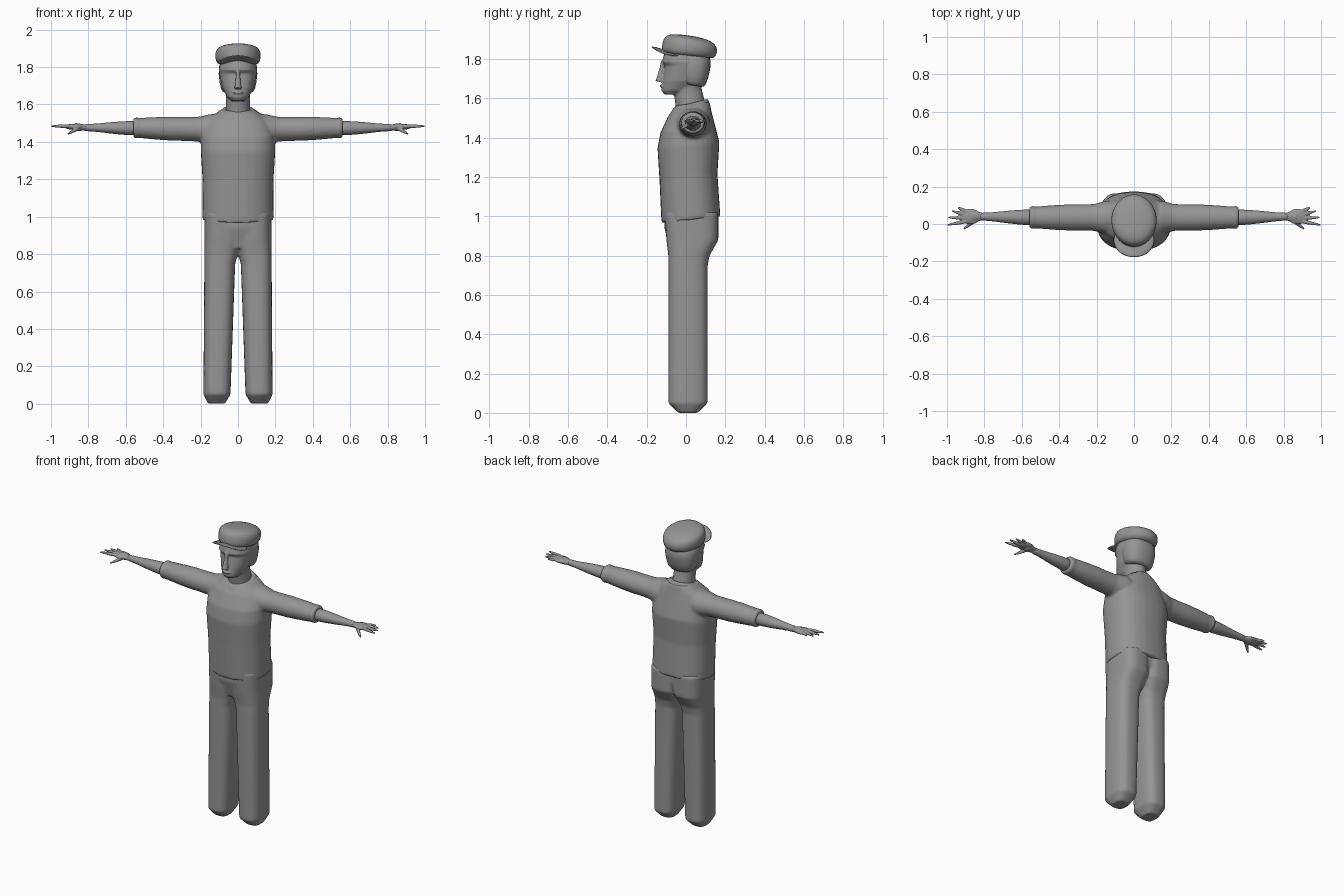
import bpy, bmesh, math
from mathutils import Matrix, Vector

cube = bpy.data.objects.get("Cube")
if cube:
    bpy.data.objects.remove(cube, do_unlink=True)

grey = bpy.data.materials.new("plain grey")
grey.use_nodes = True
grey.diffuse_color = (0.3, 0.3, 0.3, 1)
grey.node_tree.nodes["Principled BSDF"].inputs["Base Color"].default_value = grey.diffuse_color


def circle(count, squareness=2):
    """Unit circle points, pushed towards a rounded square."""
    for step in range(count):
        angle = math.tau * step / count
        yield [math.copysign(abs(value) ** (2 / squareness), value)
               for value in (math.cos(angle), math.sin(angle))]


def skin(bm, rings):
    """Bridge rings of points and cap both ends."""
    loops = [[bm.verts.new(point) for point in ring] for ring in rings]
    for lower, upper in zip(loops, loops[1:]):
        for i in range(len(lower)):
            bm.faces.new((lower[i - 1], lower[i], upper[i], upper[i - 1]))
    bm.faces.new(reversed(loops[0]))
    bm.faces.new(loops[-1])


def stack(bm, rings, squareness=2, tilt=0, droop=0):
    """Upright loft; each ring gives height, front, back, right side, left side."""
    points = []
    for height, front, back, right, left in rings:
        ring = []
        for across, along in circle(32, squareness):
            x = (left + right + across * (left - right)) / 2
            y = (back + front + along * (back - front)) / 2
            ring.append((x, y, height + tilt * y - droop * across ** 2))
        points.append(ring)
    skin(bm, points)


def centred(*rings):
    """Rings given by height, front, back and half width."""
    return [(height, front, back, -half, half) for height, front, back, half in rings]


def limb(bm, start, end, radii, flatten=1.0, count=24):
    """Tube between two points with evenly spaced radii."""
    start, end = Vector(start), Vector(end)
    turn = (end - start).to_track_quat('Z', 'Y')
    last = len(radii) - 1
    skin(bm, [[start.lerp(end, step / last) + turn @ Vector((u, v * flatten, 0)) * radius
               for u, v in circle(count)] for step, radius in enumerate(radii)])


def ball(bm, centre, size):
    matrix = Matrix.LocRotScale(Vector(centre), None, Vector(size))
    bmesh.ops.create_uvsphere(bm, u_segments=24, v_segments=16, radius=1, matrix=matrix)


def part(name, bm, mirror=False, blend=0.0, soften=0):
    """Make the object; blend fuses its pieces, otherwise it is subdivided."""
    bmesh.ops.recalc_face_normals(bm, faces=bm.faces)
    mesh = bpy.data.meshes.new(name)
    bm.to_mesh(mesh)
    bm.free()
    mesh.materials.append(grey)
    mesh.shade_smooth()
    obj = bpy.data.objects.new(name, mesh)
    bpy.context.collection.objects.link(obj)
    if mirror:
        obj.modifiers.new("Mirror", 'MIRROR').use_mirror_merge = False
    if blend:
        remesh = obj.modifiers.new("Blend", 'REMESH')
        remesh.mode = 'VOXEL'
        remesh.voxel_size = blend
        remesh.use_smooth_shade = True
        obj.modifiers.new("Soften", 'SMOOTH').iterations = soften
    else:
        obj.modifiers.new("Round", 'SUBSURF').levels = 1


# Trousers: two rounded square legs blended into one hip
bm = bmesh.new()
stack(bm, [(0, -.04, .06, .07, .16), (.05, -.09, .11, .04, .185), (.75, -.09, .11, .015, .18),
           (.8, -.09, .12, 0, .18), (.88, -.1, .165, -.02, .18), (1.02, -.11, .165, -.02, .18)],
      squareness=2.8)
stack(bm, centred((.83, -.08, .1, .13), (.94, -.11, .15, .18), (1.03, -.11, .15, .18)),
      squareness=2.6)
part("trousers", bm, mirror=True, blend=.008, soften=8)

# Jumper: body, sleeves and cuffs
bm = bmesh.new()
stack(bm, centred((.98, -.125, .175, .19), (1.2, -.135, .16, .19), (1.36, -.145, .17, .2),
                  (1.44, -.13, .15, .195), (1.52, -.09, .13, .16), (1.57, -.05, .12, .09)),
      squareness=2.4, tilt=.1)
limb(bm, (.08, .035, 1.465), (.55, .035, 1.475),
     (.09, .09, .072, .07, .07, .067, .062, .056), flatten=.92)
limb(bm, (.53, .035, 1.475), (.56, .035, 1.475), (.058, .062, .055), flatten=.92)
part("jumper", bm, mirror=True, blend=.008, soften=6)

# Collar, higher at the back
bm = bmesh.new()
stack(bm, centred((1.52, -.1, .125, .14), (1.55, -.075, .12, .105),
                  (1.575, -.06, .11, .08), (1.565, -.05, .1, .066)), tilt=.25)
part("collar", bm)

# Forearms
bm = bmesh.new()
limb(bm, (.53, .035, 1.473), (.84, .04, 1.477), (.044, .041, .036, .029, .021, .022), flatten=.92)
part("forearm", bm, mirror=True)

# Hands: wrist, palm, a fan of four fingers and a thumb
bm = bmesh.new()
limb(bm, (.81, .04, 1.476), (.87, .04, 1.48), (.02, .027, .03), flatten=.7)
ball(bm, (.875, .04, 1.481), (.055, .042, .016))
taper = (.01, .01, .008, .004)
for finger in range(4):
    knuckle = Vector((.9, .013 + .018 * finger, 1.484))
    spread = math.radians(13 * (finger - .8))
    reach = .1 - .006 * finger ** 2
    limb(bm, knuckle, knuckle + Vector((math.cos(spread), math.sin(spread), 0)) * reach, taper)
limb(bm, (.85, .02, 1.475), (.91, -.027, 1.442), taper)
part("hand", bm, mirror=True, blend=.004, soften=2)

# Head: skull with hollow eye line, nose, lips and neck
bm = bmesh.new()
stack(bm, centred((1.62, -.11, -.03, .035), (1.64, -.125, .03, .058), (1.69, -.118, .09, .085),
                  (1.765, -.105, .11, .1), (1.785, -.122, .12, .103), (1.87, -.1, .12, .09)),
      squareness=2.2)
limb(bm, (0, -.117, 1.79), (0, -.136, 1.685), (.011, .011, .015, .02))
ball(bm, (0, -.12, 1.664), (.03, .014, .008))
limb(bm, (0, .03, 1.53), (0, 0, 1.68), (.072, .065, .063, .066), flatten=1.15)
part("head", bm, blend=.005, soften=3)

# Hair framing the face, ending above the neck
bm = bmesh.new()
stack(bm, centred((1.67, -.01, .085, .075), (1.675, -.03, .1, .091),
                  (1.77, -.05, .128, .108), (1.86, -.06, .13, .1)), squareness=2.4, tilt=-.15)
part("hair", bm)

# Cap crown, fuller at the back
bm = bmesh.new()
stack(bm, centred((1.81, -.12, .13, .106), (1.835, -.125, .155, .12), (1.87, -.12, .163, .123),
                  (1.9, -.11, .145, .117), (1.915, -.085, .1, .085), (1.922, -.05, .04, .04)),
      tilt=-.12)
part("cap_crown", bm)

# Cap peak, arched over the brow
bm = bmesh.new()
stack(bm, centred((1.82, -.165, 0, .1), (1.825, -.185, .01, .113), (1.835, -.165, 0, .105)),
      tilt=-.2, droop=.022)
part("cap_peak", bm)
